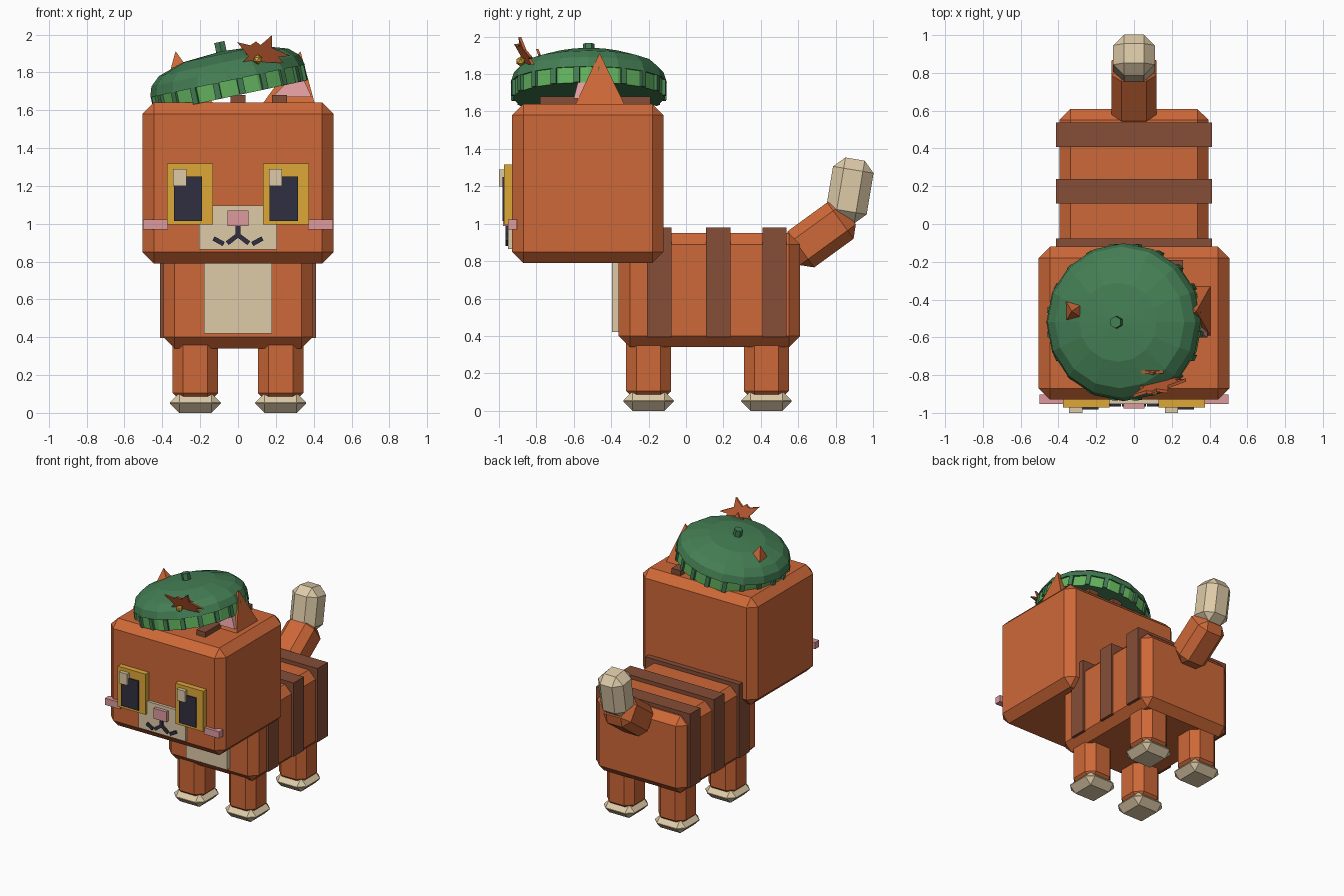
import bpy, bmesh, math
from mathutils import Matrix, Vector

if "Cube" in bpy.data.objects:
    bpy.data.objects.remove(bpy.data.objects["Cube"])


def material(name, r, g, b):
    m = bpy.data.materials.new(name)
    m.diffuse_color = [((c / 255 + 0.055) / 1.055) ** 2.4 for c in (r, g, b)] + [1]
    m.use_nodes = True
    m.node_tree.nodes["Principled BSDF"].inputs["Base Color"].default_value = m.diffuse_color
    return m


ORANGE = material("orange fur", 206, 104, 56)
BROWN = material("brown stripe", 134, 77, 55)
CREAM = material("cream fur", 222, 203, 168)
YELLOW = material("golden yellow", 222, 168, 56)
DARK = material("dark navy", 48, 47, 64)
PINK = material("pink", 222, 155, 158)
GREEN = material("beret green", 68, 126, 84)
LIGHT = material("band green", 98, 178, 94)
LEAF = material("leaf rust", 190, 92, 50)


def finish(name, bm, *mats):
    bmesh.ops.recalc_face_normals(bm, faces=bm.faces)
    me = bpy.data.meshes.new(name)
    bm.to_mesh(me)
    bm.free()
    for m in mats:
        me.materials.append(m)
    ob = bpy.data.objects.new(name, me)
    bpy.context.collection.objects.link(ob)
    return ob


def block(name, center, size, mat, bevel=0, matrix=None):
    """Chamfered box; matrix (if given) replaces the plain translation."""
    bm = bmesh.new()
    bmesh.ops.create_cube(bm, size=1, matrix=Matrix.Diagonal((*size, 1)))
    if bevel:
        bmesh.ops.bevel(bm, geom=bm.edges[:], offset=bevel, segments=1,
                        affect='EDGES', clamp_overlap=True)
    bm.transform(matrix if matrix else Matrix.Translation(center))
    return finish(name, bm, mat)


def span(name, x, y, z, mat, bevel=0):
    """Box from (min, max) ranges."""
    r = (x, y, z)
    return block(name, [(a + b) / 2 for a, b in r], [b - a for a, b in r], mat, bevel)


def prism(name, pts, y_of, thick, mat):
    """Front-view outline (x, z) given depth along y."""
    bm = bmesh.new()
    face = bm.faces.new([bm.verts.new((x, y_of(x, z), z)) for x, z in pts])
    ext = bmesh.ops.extrude_face_region(bm, geom=[face])
    bmesh.ops.translate(bm, vec=(0, thick, 0),
                        verts=[v for v in ext['geom'] if isinstance(v, bmesh.types.BMVert)])
    return finish(name, bm, mat)


# Head and body
span("head", (-.505, .505), (-.93, -.12), (.79, 1.64), ORANGE, .06)
span("body", (-.395, .395), (-.36, .61), (.34, .95), ORANGE, .06)
span("chest_patch", (-.18, .18), (-.395, -.34), (.42, .86), CREAM)
for i, y in enumerate((-.143, .173, .473)):
    span(f"body_stripe_{i}", (-.412, .412), (y - .065, y + .065), (.395, .98), BROWN)
for i, x in enumerate((-.22, 0, .22)):
    span(f"head_stripe_{i}", (x - .04, x + .04), (-.78, -.19), (1.6, 1.68), BROWN)

# Legs and paws
for sx in (-1, 1):
    for end, y in (("front", -.2), ("back", .43)):
        side = "left" if sx < 0 else "right"
        block(f"{end}_leg_{side}", (sx * .225, y, .235), (.24, .24, .37), ORANGE, .055)
        block(f"{end}_paw_{side}", (sx * .225, y, .0525), (.27, .27, .105), CREAM, .05)

# Tail
block("tail_base", None, (.24, .24, .37), ORANGE, .055,
      Matrix.Translation((0, .72, .94)) @ Matrix.Rotation(math.radians(-54), 4, 'X'))
block("tail_tip", None, (.22, .22, .34), CREAM, .058,
      Matrix.Translation((0, .876, 1.178)) @ Matrix.Rotation(math.radians(-9.5), 4, 'X'))

# Face
for side, x in (("left", -.253), ("right", .253)):
    span(f"eye_{side}", (x - .122, x + .122), (-.972, -.91), (.995, 1.317), YELLOW)
    span(f"pupil_{side}", (x - .086, x + .064), (-.981, -.95), (1.015, 1.25), DARK)
    span(f"eye_glint_{side}", (x - .09, x - .02), (-1, -.96), (1.2, 1.29), CREAM)
    s = math.copysign(1, x)
    block(f"cheek_{side}", (s * .435, -.928, .995), (.132, .05, .053), PINK)
span("muzzle", (-.205, .205), (-.952, -.91), (.865, 1.095), CREAM)
span("nose", (-.056, .056), (-.978, -.93), (.988, 1.07), PINK)
strokes = [((0, .985), (0, .935)), ((0, .94), (-.053, .9)), ((0, .94), (.053, .9)),
           ((-.08, .895), (-.125, .92)), ((.08, .895), (.125, .92))]
for i, (a, b) in enumerate(strokes):
    a, b = Vector((a[0], 0, a[1])), Vector((b[0], 0, b[1]))
    d = b - a
    mid = (a + b) / 2 + Vector((0, -.955, 0))
    block(f"mouth_stroke_{i}", None, (d.length + .01, .02, .024), DARK, 0,
          Matrix.Translation(mid) @ Matrix.Rotation(-math.atan2(d.z, d.x), 4, 'Y'))

# Ears: leaning four-sided pyramids with pink inner wedges
for side, s in (("left", -1), ("right", 1)):
    bm = bmesh.new()
    base = [bm.verts.new((s * x, y, 1.62)) for x, y in
            ((.12, -.6), (.41, -.6), (.41, -.32), (.12, -.32))]
    tip = bm.verts.new((s * .33, -.462, 1.912))
    bm.faces.new(base)
    for i in range(4):
        bm.faces.new((base[i], base[(i + 1) % 4], tip))
    finish(f"ear_{side}", bm, ORANGE)
    prism(f"inner_ear_{side}", [(s * .18, 1.67), (s * .39, 1.67), (s * .325, 1.81)],
          lambda x, z: -.6 + (z - 1.67) * .25, .05, PINK)

# Beret: tilted lathe, closed underneath, bright band row
TILT = Matrix.Translation((-.055, -.52, 1.755)) @ Matrix.Rotation(math.radians(-12), 4, 'Y')
SIDES = 16
profile = [(.37, -.085), (.408, -.085), (.408, 0), (.418, 0), (.4, .055), (.35, .1), (.21, .145)]
bm = bmesh.new()
rings = []
for r, h in profile:
    rings.append([bm.verts.new((r * math.cos(t), r * math.sin(t), h))
                  for t in (2 * math.pi * k / SIDES for k in range(SIDES))])
for j in range(len(rings) - 1):
    for k in range(SIDES):
        n = (k + 1) % SIDES
        f = bm.faces.new((rings[j][k], rings[j][n], rings[j + 1][n], rings[j + 1][k]))
        f.material_index = 1 if j == 1 else 0
bm.faces.new(rings[0])
crown = bm.verts.new((0, 0, .16))
for k in range(SIDES):
    bm.faces.new((rings[-1][k], rings[-1][(k + 1) % SIDES], crown))
bm.transform(TILT)
finish("beret", bm, GREEN, LIGHT)

# Band ribs and stem
for k in range(20):
    block(f"band_rib_{k}", None, (.03, .032, .085), GREEN, 0,
          TILT @ Matrix.Rotation(2 * math.pi * (k + .5) / 20, 4, 'Z')
          @ Matrix.Translation((.403, 0, -.042)))
bm = bmesh.new()
bmesh.ops.create_cone(bm, cap_ends=True, segments=6, radius1=.032, radius2=.032, depth=.08,
                      matrix=TILT @ Matrix.Translation((0, 0, .17)))
finish("beret_stem", bm, GREEN)

# Leaf ornament with bead
outline = [(-.005, 1.96), (.065, 1.943), (.095, 1.963), (.12, 1.945), (.18, 1.997), (.18, 1.93),
           (.275, 1.888), (.215, 1.88), (.24, 1.85), (.16, 1.852), (.12, 1.825), (.09, 1.842),
           (.0, 1.83), (.055, 1.885)]
prism("leaf", outline, lambda x, z: -.872 + .2 * (x - .13) - .4 * (z - 1.91), .016, LEAF)
small = [(.04, 1.9), (.08, 1.905), (.1, 1.935), (.115, 1.905), (.155, 1.9), (.125, 1.87), (.07, 1.865)]
prism("small_leaf", small, lambda x, z: -.79 - .35 * (z - 1.9), .014, LEAF)
bm = bmesh.new()
bmesh.ops.create_icosphere(bm, subdivisions=1, radius=.026,
                           matrix=Matrix.Translation((.105, -.885, 1.868)))
finish("leaf_bead", bm, YELLOW)
